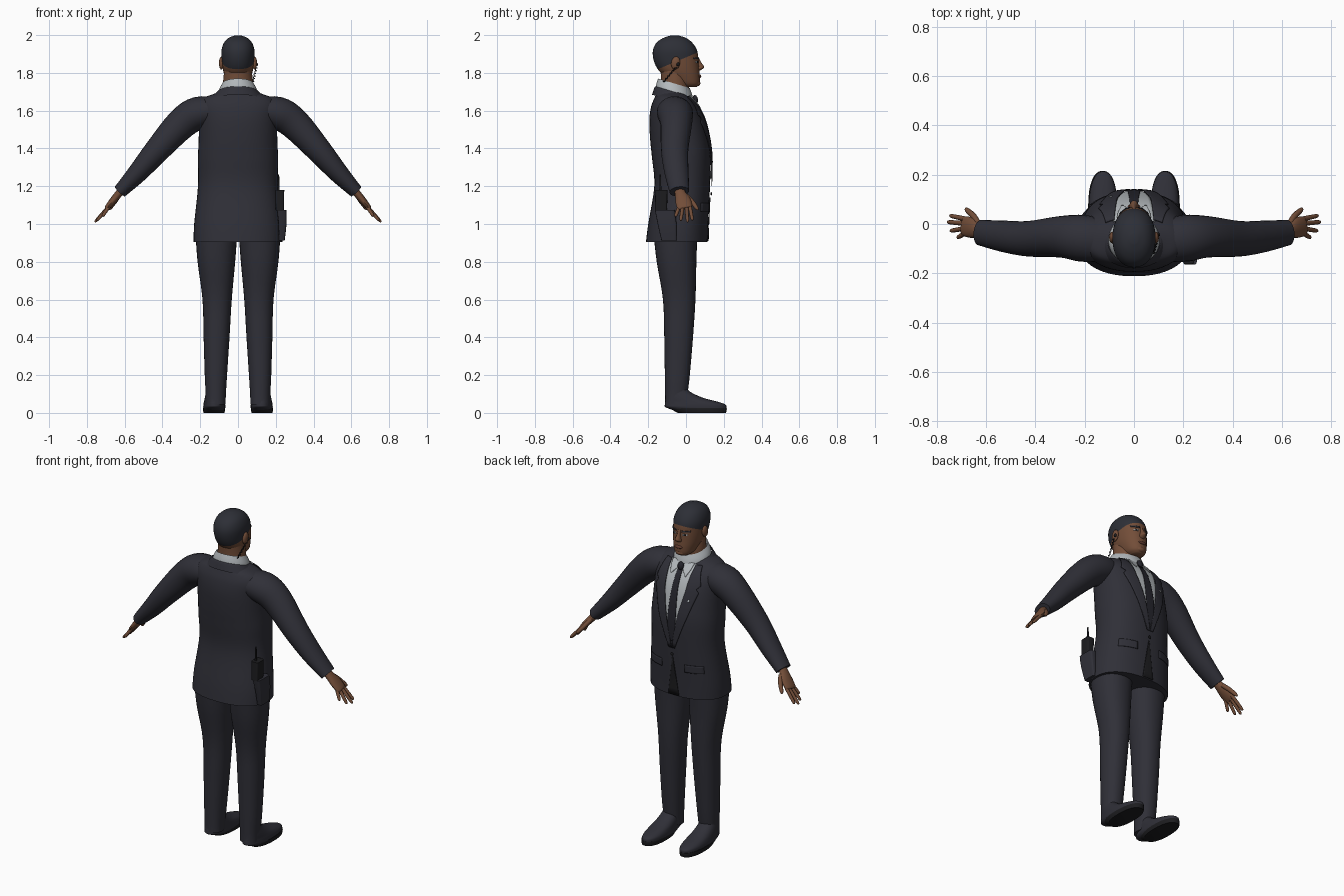
import bpy, bmesh, math
from mathutils import Vector

cube = bpy.data.objects.get("Cube")
if cube:
    bpy.data.objects.remove(cube)


def material(name, r, g, b):
    m = bpy.data.materials.new(name)
    m.use_nodes = True
    m.diffuse_color = (r, g, b, 1)
    bsdf = next(n for n in m.node_tree.nodes if n.type == 'BSDF_PRINCIPLED')
    bsdf.inputs["Base Color"].default_value = (r, g, b, 1)
    bsdf.inputs["Roughness"].default_value = 0.8
    return m


SUIT = material("suit_charcoal", .029, .029, .039)
HAIR = material("hair_dark", .026, .028, .037)
SKIN = material("skin_brown", .17, .075, .04)
SHIRT = material("shirt_grey", .45, .48, .5)
TIE = material("tie_dark", .018, .018, .025)
BLACK = material("black", .012, .012, .014)
LIPS = material("lips", .12, .045, .03)


def finish(name, bm, mat, mirror=False, angle=45):
    bmesh.ops.recalc_face_normals(bm, faces=bm.faces)
    me = bpy.data.meshes.new(name)
    bm.to_mesh(me)
    bm.free()
    ob = bpy.data.objects.new(name, me)
    bpy.context.scene.collection.objects.link(ob)
    me.materials.append(mat)
    bpy.ops.object.select_all(action='DESELECT')
    ob.select_set(True)
    bpy.context.view_layer.objects.active = ob
    bpy.ops.object.shade_smooth_by_angle(angle=math.radians(angle))
    if mirror:
        ob.modifiers.new("Mirror", 'MIRROR').use_mirror_merge = False
    return ob


def dense(rows, k=5):
    """Smooth a short table of rows with a Catmull-Rom spline."""
    out = []
    for i in range(len(rows) - 1):
        a, b, c, d = (rows[max(0, i - 1)], rows[i], rows[i + 1],
                      rows[min(len(rows) - 1, i + 2)])
        for s in range(k):
            t = s / k
            out.append([.5 * (2 * q + (r - p) * t + (2 * p - 5 * q + 4 * r - w) * t * t
                              + (3 * q - p - 3 * r + w) * t ** 3)
                        for p, q, r, w in zip(a, b, c, d)])
    return out + [list(rows[-1])]


def oval(n, p):
    for i in range(n):
        c, s = math.cos(2 * math.pi * i / n), math.sin(2 * math.pi * i / n)
        yield (math.copysign(abs(c) ** (2 / p), c), math.copysign(abs(s) ** (2 / p), s))


def skin_rings(rings, caps=True):
    bm = bmesh.new()
    vs = [[bm.verts.new(co) for co in ring] for ring in rings]
    n = len(vs[0])
    for a, b in zip(vs, vs[1:]):
        for i in range(n):
            bm.faces.new((a[i], a[(i + 1) % n], b[(i + 1) % n], b[i]))
    if caps:
        bm.faces.new(vs[0])
        bm.faces.new(vs[-1])
    return bm


def stack(rows, n=40, p=2, k=5, shear=0, caps=True):
    """Horizontal rings from rows of z, x min, x max, y min, y max."""
    rings = []
    for z, x0, x1, y0, y1 in dense(rows, k):
        ring = []
        for c, s in oval(n, p):
            y = (y0 + y1) / 2 + s * (y1 - y0) / 2
            ring.append(((x0 + x1) / 2 + c * (x1 - x0) / 2, y, z - shear * (y + .065)))
        rings.append(ring)
    return skin_rings(rings, caps)


def tube(name, pts, mat, mirror=False, n=16, p=2, k=4):
    """Limb along points of x, y, z, radius along y, radius across."""
    d = dense(pts, k)
    rings = []
    for i, q in enumerate(d):
        t = (Vector(d[min(i + 1, len(d) - 1)][:3]) - Vector(d[max(i - 1, 0)][:3])).normalized()
        u = Vector((0, 1, 0))
        u = (u - t * t.y).normalized()
        v = t.cross(u)
        rings.append([Vector(q[:3]) + u * (c * q[3]) + v * (s * q[4]) for c, s in oval(n, p)])
    return finish(name, skin_rings(rings), mat, mirror)


def sym(rows):
    return [(z, -w, w, y0, y1) for z, w, y0, y1 in rows]


def face_y(rows, p, x, z):
    """Depth of a stacked body's +y side at x, z."""
    d = dense(rows)
    for a, b in zip(d, d[1:]):
        if a[0] <= z <= b[0]:
            t = (z - a[0]) / (b[0] - a[0])
            w, y0, y1 = (a[j] + (b[j] - a[j]) * t for j in (2, 3, 4))
            k = max(0, 1 - min(1, abs(x) / w) ** p) ** (1 / p)
            return (y0 + y1) / 2 + k * (y1 - y0) / 2
    return 0


def plate(name, edges, rows, p, lift, mat, mirror=False, cols=8):
    """Thin panel lying on a body, from edge rows of z, x min, x max."""
    bm = bmesh.new()
    fine = []
    for a, b in zip(edges, edges[1:]):
        fine += [[q + (r - q) * s / 6 for q, r in zip(a, b)] for s in range(6)]
    fine.append(edges[-1])
    grid = []
    for z, x0, x1 in fine:
        xs = [x0 + (x1 - x0) * i / cols for i in range(cols + 1)]
        grid.append([bm.verts.new((x, face_y(rows, p, x, z) + lift, z)) for x in xs])
    for a, b in zip(grid, grid[1:]):
        for i in range(cols):
            bm.faces.new((a[i], a[i + 1], b[i + 1], b[i]))
    ob = finish(name, bm, mat, mirror)
    ob.modifiers.new("Thickness", 'SOLIDIFY').thickness = .004
    ob.modifiers["Thickness"].offset = 0
    return ob


def ball(name, loc, size, mat, mirror=False, tilt=0):
    bm = bmesh.new()
    bmesh.ops.create_uvsphere(bm, u_segments=16, v_segments=10, radius=1)
    for v in bm.verts:
        x, y, z = (v.co[i] * size[i] for i in range(3))
        v.co = Vector(loc) + Vector((x, y, z + tilt * y))
    return finish(name, bm, mat, mirror)


# Jacket body
JACKET = sym([(.905, .235, -.212, .115), (1.0, .232, -.2, .118), (1.2, .212, -.168, .127),
              (1.35, .212, -.18, .131), (1.45, .208, -.19, .12), (1.55, .208, -.194, .096),
              (1.62, .212, -.185, .062), (1.665, .185, -.168, .025), (1.69, .125, -.155, 0),
              (1.705, .09, -.14, -.02)])
finish("jacket_body", stack(JACKET, 48, 2.3), SUIT)

# Sleeves
tube("sleeves", [(.1, -.07, 1.6, .085, .07), (.21, -.058, 1.587, .095, .087),
                 (.3, -.052, 1.53, .084, .083), (.43, -.06, 1.388, .072, .067),
                 (.53, -.05, 1.272, .064, .053), (.625, -.035, 1.172, .052, .037)],
     SUIT, True, n=24)

# Shirt front, tie, lapels and jacket details
plate("shirt_front", [(1.675, -.085, .085), (1.5, -.062, .062), (1.24, -.004, .004)],
      JACKET, 2.3, .003, SHIRT, cols=12)
plate("tie", [(1.65, -.014, .014), (1.4, -.026, .026), (1.28, -.022, .022), (1.24, -.004, .004)],
      JACKET, 2.3, .008, TIE)
ball("tie_knot", (0, .05, 1.66), (.019, .014, .022), TIE, tilt=-.4)
plate("lapels", [(1.675, .08, .115), (1.58, .071, .145), (1.56, .07, .125), (1.54, .068, .14),
                 (1.4, .038, .095), (1.2, 0, .02)], JACKET, 2.3, .009, SUIT, True)
plate("shirt_collar_points", [(1.68, .008, .07), (1.65, .016, .065), (1.615, .045, .05)],
      JACKET, 2.3, .012, SHIRT, True)
plate("jacket_opening", [(1.14, -.002, .002), (.91, -.035, .035)], JACKET, 2.3, .003, BLACK)
plate("pocket_flaps", [(1.11, .075, .175), (1.065, .075, .178)], JACKET, 2.3, .005, SUIT, True)
plate("breast_pin", [(1.502, -.1, -.09), (1.49, -.1, -.09)], JACKET, 2.3, .012, SHIRT, cols=2)
ball("jacket_button", (0, .134, 1.16), (.009, .004, .009), BLACK)

# Shirt and jacket collars
finish("shirt_collar", stack([(1.668, -.11, .11, -.165, .04), (1.71, -.1, .1, -.158, .034),
                              (1.745, -.082, .082, -.148, .02)], shear=.3, caps=False), SHIRT)
finish("jacket_collar", stack([(1.65, -.15, .15, -.18, .055), (1.69, -.118, .118, -.168, .043),
                               (1.7, -.108, .108, -.162, .036)], shear=.3, caps=False), SUIT)

# Trousers
finish("trouser_legs", stack([(.045, .066, .17, -.11, .0), (.1, .064, .171, -.11, .008),
                              (.2, .058, .176, -.112, .02), (.4, .045, .182, -.115, .037),
                              (.6, .033, .188, -.122, .05), (.8, .015, .214, -.155, .055),
                              (.95, .004, .225, -.172, .06)], 32, 2.2), SUIT, True)

# Shoes with soles
finish("shoes", stack([(.012, .07, .182, -.06, .21), (.03, .067, .184, -.108, .214),
                       (.045, .068, .183, -.112, .207), (.06, .07, .18, -.11, .165),
                       (.08, .072, .176, -.108, .09), (.11, .076, .17, -.105, .025),
                       (.14, .08, .165, -.1, -.005)], 32, 2.3), SUIT, True)
finish("soles", stack([(0, .072, .182, -.045, .212), (.018, .068, .186, -.075, .216),
                       (.026, .068, .186, -.085, .215)], 32, 2.3, 2), BLACK, True)

# Head, with the hair split off along a tilted hairline
HEAD = sym([(1.725, .032, -.02, .055), (1.742, .053, -.06, .071), (1.78, .069, -.11, .073),
            (1.82, .08, -.15, .07), (1.87, .086, -.172, .066), (1.92, .087, -.175, .058),
            (1.96, .074, -.156, .033), (1.985, .05, -.12, 0), (1.998, .016, -.08, -.04)])
head = stack(HEAD, 40, 2.15)
line, up = Vector((0, -.16, 1.815)), Vector((0, -.42, 1)).normalized()
bmesh.ops.bisect_plane(head, geom=head.verts[:] + head.edges[:] + head.faces[:],
                       plane_co=line, plane_no=up)
for f in head.faces:
    f.material_index = int((f.calc_center_median() - line).dot(up) > 0)
finish("head", head, SKIN).data.materials.append(HAIR)
finish("neck", stack([(1.64, -.085, .085, -.14, .01), (1.74, -.08, .08, -.132, .015),
                      (1.82, -.072, .072, -.135, .0)]), SKIN)

# Face
finish("nose", stack([(1.812, -.012, .012, .05, .075), (1.823, -.019, .019, .05, .09),
                      (1.833, -.016, .016, .05, .096), (1.855, -.01, .01, .05, .081),
                      (1.885, -.009, .009, .045, .066)], 16), SKIN)
ball("ears", (.088, -.055, 1.852), (.013, .024, .034), SKIN, True, .2)
ball("lips", (0, .072, 1.782), (.026, .009, .009), LIPS)
ball("chin", (0, .058, 1.745), (.028, .018, .016), SKIN)
plate("eyebrows", [(1.874, .016, .058), (1.882, .018, .06)], HEAD, 2.15, .004, HAIR, True)
plate("eyes", [(1.853, .024, .046), (1.862, .022, .048)], HEAD, 2.15, .001, SHIRT, True)
plate("irises", [(1.853, .03, .04), (1.862, .03, .04)], HEAD, 2.15, .003, BLACK, True)

# Hands
tube("palms", [(.6, -.04, 1.2, .026, .02), (.63, -.03, 1.162, .029, .02),
               (.66, -.016, 1.125, .041, .019), (.69, -.008, 1.09, .04, .014),
               (.697, -.006, 1.082, .03, .008)], SKIN, True)
FINGERS = {"index": (.02, .748, .034, 1.02), "middle": (.002, .758, .008, 1.01),
           "ring": (-.017, .746, -.028, 1.018), "little": (-.035, .717, -.056, 1.04)}
for name, (y, tx, ty, tz) in FINGERS.items():
    a, b = Vector((.682, y, 1.095)), Vector((tx, ty, tz))
    tube(name + "_fingers", [(*a.lerp(b, t), r, r) for t, r in
                             ((0, .01), (.5, .0095), (.9, .008), (1, .003))], SKIN, True, n=10)
tube("thumbs", [(.632, .0, 1.15, .013, .013), (.652, .032, 1.118, .013, .012),
                (.677, .056, 1.085, .01, .01), (.684, .064, 1.075, .003, .003)],
     SKIN, True, n=10)

# Radio, holster and earpiece on one side
for name, rows in {
        "radio_body": [(1.07, .2, .243, -.165, -.1), (1.18, .198, .245, -.162, -.098)],
        "radio_antenna": [(1.17, .209, .221, -.142, -.13), (1.262, .212, .218, -.139, -.133)],
        "radio_holster": [(.912, .215, .247, -.13, -.05), (1.0, .215, .257, -.15, -.05),
                          (1.075, .205, .256, -.165, -.06)]}.items():
    finish(name, stack(rows, 24, 6, 2), SUIT if "holster" in name else BLACK)
coil = [(.1 - .02 * t + .004 * math.cos(40 * t), -.045 - .075 * t,
         1.84 - .09 * t + .004 * math.sin(40 * t), .0028, .0028)
        for t in (i / 24 for i in range(25))]
tube("earpiece_coil", coil, BLACK, n=6, k=2)
ball("earpiece", (.098, -.042, 1.845), (.008, .008, .01), BLACK)
